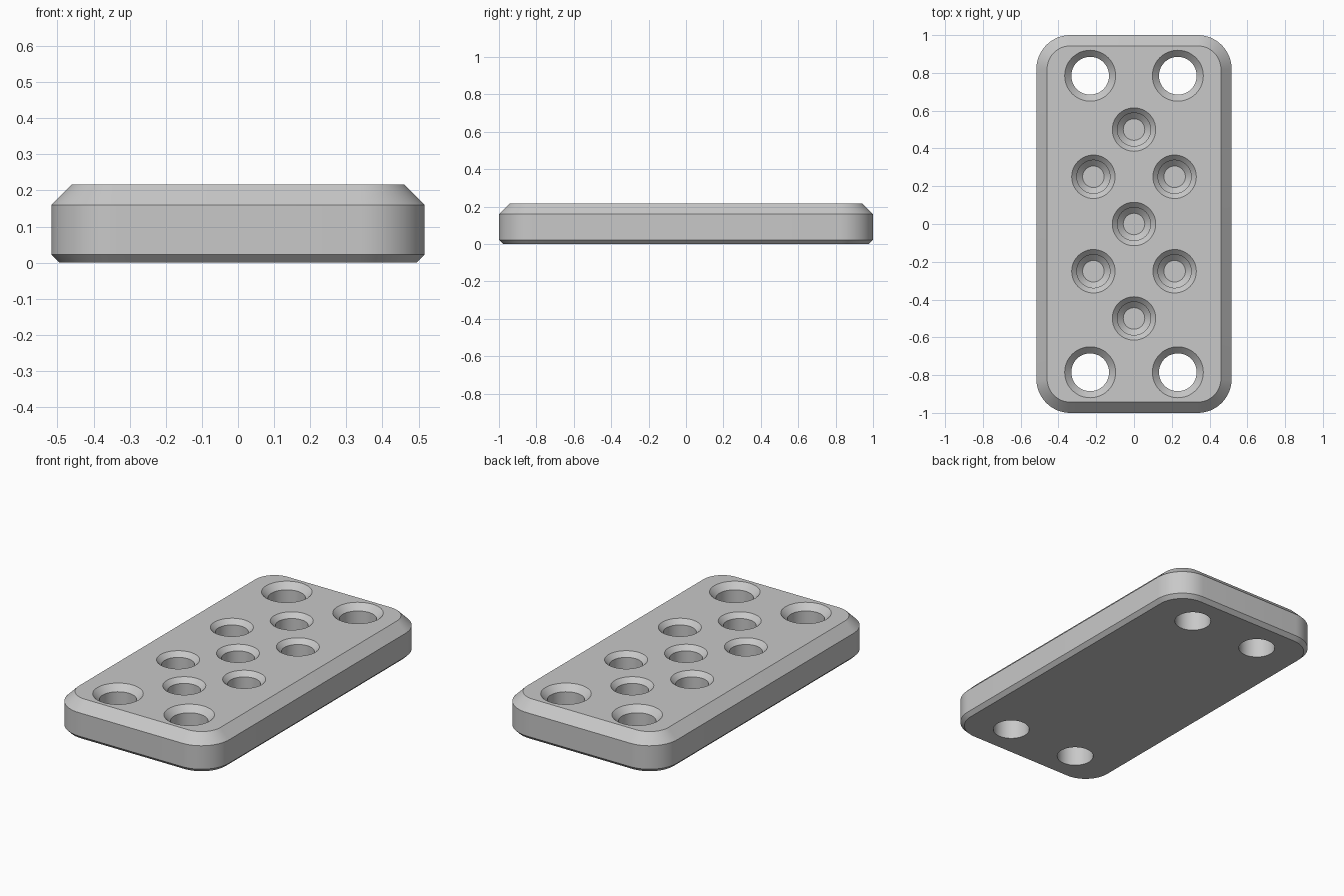
import bpy
import bmesh
from math import cos, sin, pi, radians

HALF_X, HALF_Y, TOP = 0.517, 1.0, 0.217
CORNER = 0.18

cube = bpy.data.objects.get("Cube")
if cube:
    bpy.data.objects.remove(cube, do_unlink=True)

grey = bpy.data.materials.new("light_grey")
grey.use_nodes = True
colour = (0.58, 0.58, 0.58, 1)
grey.diffuse_color = colour
grey.node_tree.nodes["Principled BSDF"].inputs["Base Color"].default_value = colour


def rounded_outline(inset, z, steps=16):
    """Rounded rectangle, counter-clockwise, shrunk by inset."""
    r = CORNER - inset
    points = []
    for corner, (sx, sy) in enumerate([(1, 1), (-1, 1), (-1, -1), (1, -1)]):
        cx, cy = sx * (HALF_X - CORNER), sy * (HALF_Y - CORNER)
        for i in range(steps + 1):
            a = (corner + i / steps) * pi / 2
            points.append((cx + r * cos(a), cy + r * sin(a), z))
    return points


def circle(x, y, r, z, steps=48):
    return [(x + r * cos(2 * pi * i / steps), y + r * sin(2 * pi * i / steps), z)
            for i in range(steps)]


def add_loft(bm, outlines):
    """Closed solid through stacked outlines, from bottom to top."""
    rings = [[bm.verts.new(p) for p in o] for o in outlines]
    for low, high in zip(rings, rings[1:]):
        n = len(low)
        for i in range(n):
            j = (i + 1) % n
            bm.faces.new((low[i], low[j], high[j], high[i]))
    bm.faces.new(rings[0][::-1])
    bm.faces.new(rings[-1])


def make_object(name, bm):
    mesh = bpy.data.meshes.new(name)
    bm.to_mesh(mesh)
    bm.free()
    mesh.materials.append(grey)
    obj = bpy.data.objects.new(name, mesh)
    bpy.context.collection.objects.link(obj)
    return obj


# Plate with a wide top chamfer and a narrow bottom chamfer
bm = bmesh.new()
add_loft(bm, [rounded_outline(inset, z) for inset, z in
              [(0.022, 0), (0, 0.022), (0, 0.16), (0.057, TOP)]])
plate = make_object("plate", bm)

# Hole profiles as (radius, height), extended past the surface along the chamfer
through = [(0.10, -0.05), (0.10, TOP - 0.035), (0.135, TOP), (0.155, TOP + 0.02)]
blind = [(0.057, 0.075), (0.088, 0.105), (0.088, TOP - 0.027), (0.115, TOP), (0.135, TOP + 0.02)]

through_centres = [(sx * 0.232, sy * 0.785) for sx in (-1, 1) for sy in (-1, 1)]
blind_centres = [(0, y) for y in (-0.5, 0, 0.5)]
blind_centres += [(sx * 0.215, sy * 0.25) for sx in (-1, 1) for sy in (-1, 1)]


def cut_holes(name, profile, centres):
    for x, y in centres:
        bm = bmesh.new()
        add_loft(bm, [circle(x, y, r, z) for r, z in profile])
        cutter = make_object(name, bm)
        cutter.hide_render = True
        mod = plate.modifiers.new(name, 'BOOLEAN')
        mod.operation = 'DIFFERENCE'
        mod.solver = 'EXACT'
        mod.object = cutter
        bpy.ops.object.modifier_apply(modifier=mod.name)
        bpy.data.objects.remove(cutter, do_unlink=True)


# Four countersunk corner holes and seven blind sockets
bpy.ops.object.select_all(action='DESELECT')
plate.select_set(True)
bpy.context.view_layer.objects.active = plate
cut_holes("corner_hole_cutter", through, through_centres)
cut_holes("socket_cutter", blind, blind_centres)

bpy.ops.object.shade_smooth_by_angle(angle=radians(25))
